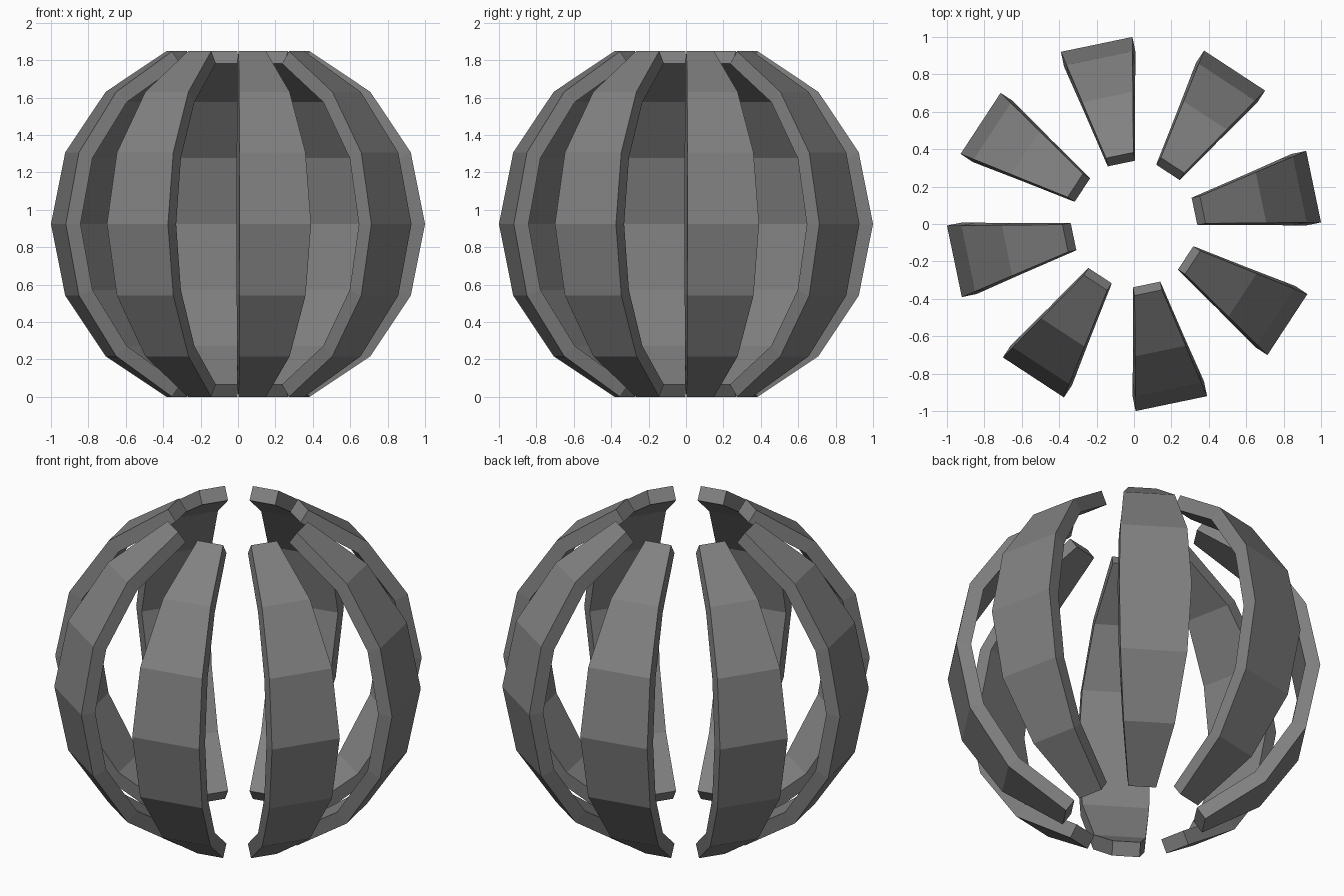
import bpy, bmesh
from math import sin, cos, pi, radians

if "Cube" in bpy.data.objects:
    bpy.data.objects.remove(bpy.data.objects["Cube"])

STEP = pi / 8            # 22.5 degrees: 16 segments, 8 rings
CENTRE_Z = cos(STEP)     # open poles rest on the ground
TURN = radians(0.5)      # slight twist about the vertical

dark = bpy.data.materials.new("dark_grey")
dark.diffuse_color = (0.22, 0.22, 0.22, 1)
dark.use_nodes = True
dark.node_tree.nodes["Principled BSDF"].inputs["Base Color"].default_value = dark.diffuse_color


def make_rib(index):
    """One curved sphere segment without its pole caps."""
    bm = bmesh.new()
    start = 2 * index * STEP + TURN
    rows = []
    for ring in range(1, 8):
        r, z = sin(ring * STEP), CENTRE_Z + cos(ring * STEP)
        rows.append([bm.verts.new((r * cos(a), r * sin(a), z))
                     for a in (start, start + STEP)])
    for (a, b), (c, d) in zip(rows, rows[1:]):
        bm.faces.new((a, c, d, b))
    mesh = bpy.data.meshes.new("cage_rib")
    bm.to_mesh(mesh)
    bm.free()
    mesh.materials.append(dark)
    rib = bpy.data.objects.new(f"cage_rib_{index + 1}", mesh)
    bpy.context.collection.objects.link(rib)
    # Thickness grows inward from the sphere surface
    solid = rib.modifiers.new("thickness", 'SOLIDIFY')
    solid.thickness = 0.08
    solid.offset = -1


# Eight ribs on every other segment
for i in range(8):
    make_rib(i)
